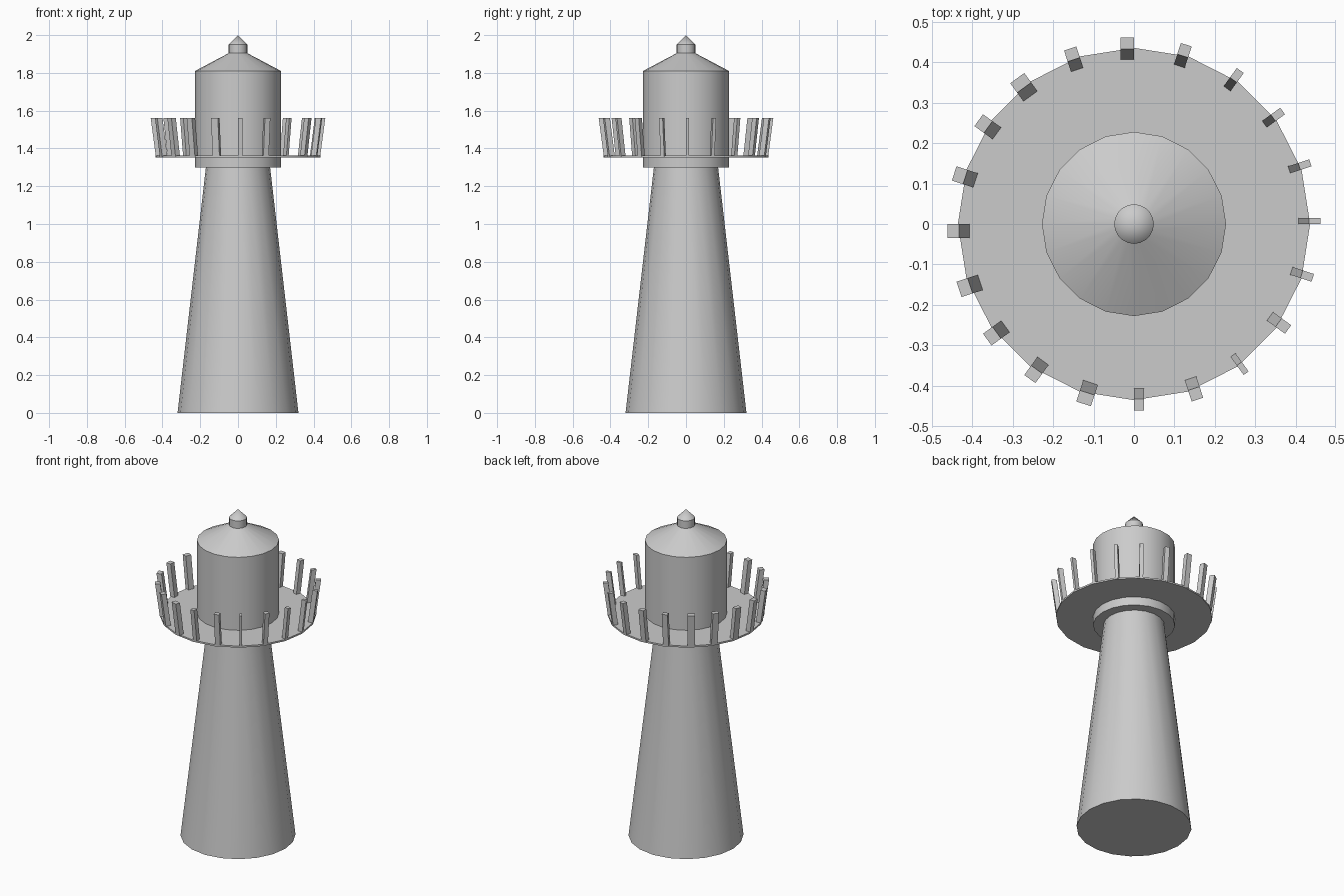
import bpy, bmesh
from math import cos, sin, pi, radians

if "Cube" in bpy.data.objects:
    bpy.data.objects.remove(bpy.data.objects["Cube"])

SIDES = 20


def finish(name, bm, smooth=False):
    bmesh.ops.recalc_face_normals(bm, faces=bm.faces)
    mesh = bpy.data.meshes.new(name)
    bm.to_mesh(mesh)
    bm.free()
    obj = bpy.data.objects.new(name, mesh)
    bpy.context.collection.objects.link(obj)
    if smooth:
        bpy.ops.object.select_all(action='DESELECT')
        obj.select_set(True)
        bpy.context.view_layer.objects.active = obj
        bpy.ops.object.shade_smooth_by_angle(angle=radians(25))
    return obj


def frustum(name, r1, r2, z1, z2):
    """Closed 20-sided cone section between two heights."""
    bm = bmesh.new()
    bmesh.ops.create_cone(bm, cap_ends=True, segments=SIDES,
                          radius1=r1, radius2=r2, depth=z2 - z1)
    bmesh.ops.translate(bm, verts=bm.verts, vec=(0, 0, (z1 + z2) / 2))
    return finish(name, bm, True)


# Tower, lantern room, roof and finial
frustum("tower", 0.32, 0.17, 0.0, 1.30)
frustum("lantern_room", 0.228, 0.228, 1.30, 1.81)
frustum("roof", 0.228, 0.048, 1.81, 1.905)
frustum("finial_base", 0.049, 0.049, 1.90, 1.95)
frustum("finial_tip", 0.049, 0.0, 1.95, 2.0)

# Gallery floor
frustum("gallery_floor", 0.436, 0.436, 1.352, 1.362)

# Outward leaning railing posts of uneven width, one at each floor corner
widths = [.015, .018, .020, .021, .028, .033, .032, .043, .036, .037,
          .035, .040, .036, .034, .038, .025, .030, .015, .026, .020]
bm = bmesh.new()
for i, w in enumerate(widths):
    a = 2 * pi * i / SIDES
    rings = []
    for r, z in ((0.406, 1.357), (0.433, 1.56)):
        rings.append([bm.verts.new((p * cos(a) - t * sin(a),
                                    p * sin(a) + t * cos(a), z))
                      for p, t in ((r, 0), (r + .029, 0), (r + .029, w), (r, w))])
    low, high = rings
    bm.faces.new(low[::-1])
    bm.faces.new(high)
    for k in range(4):
        n = (k + 1) % 4
        bm.faces.new((low[k], low[n], high[n], high[k]))
finish("railing_posts", bm)
